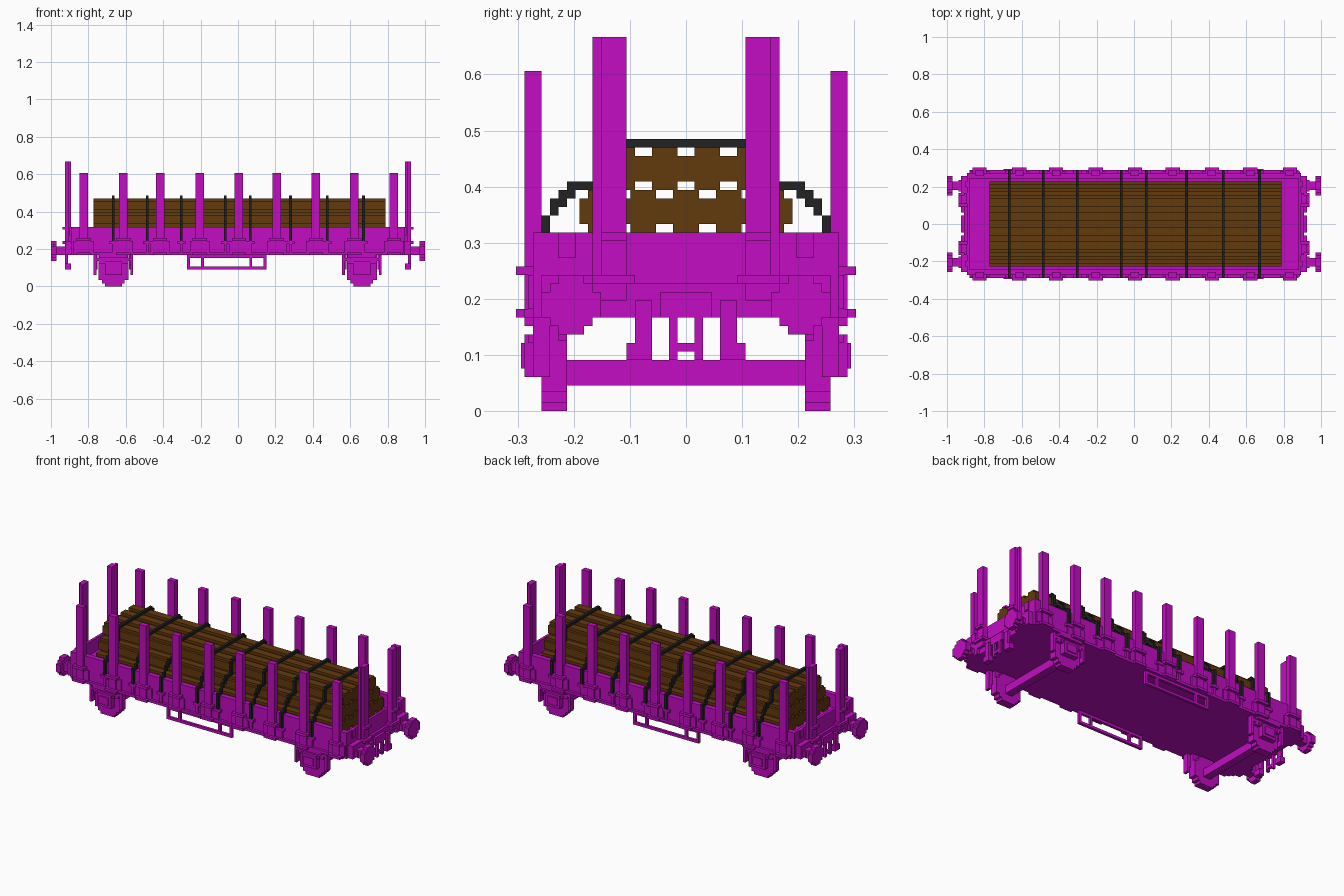
import bpy, bmesh

U = 2 / 132  # one block unit; all sizes below are in block units

cube = bpy.data.objects.get("Cube")
if cube:
    bpy.data.objects.remove(cube, do_unlink=True)


def material(name, colour):
    m = bpy.data.materials.new(name)
    m.use_nodes = True
    m.diffuse_color = (*colour, 1)
    m.node_tree.nodes["Principled BSDF"].inputs["Base Color"].default_value = (*colour, 1)
    return m


MAGENTA = material("magenta paint", (.54, .004, .54))
BROWN = material("brown timber", (.123, .041, .004))
BLACK = material("black strap", (.016, .016, .016))


def build(name, boxes, mat):
    """One object from boxes given as (x0, x1, y0, y1, z0, z1)."""
    bm = bmesh.new()
    for b in boxes:
        lo = [min(b[i], b[i + 1]) for i in (0, 2, 4)]
        hi = [max(b[i], b[i + 1]) for i in (0, 2, 4)]
        made = bmesh.ops.create_cube(bm, size=1)
        for v in made["verts"]:
            v.co = [(hi[i] if v.co[i] > 0 else lo[i]) * U for i in range(3)]
    mesh = bpy.data.meshes.new(name)
    bm.to_mesh(mesh)
    bm.free()
    mesh.materials.append(mat)
    ob = bpy.data.objects.new(name, mesh)
    bpy.context.collection.objects.link(ob)
    return ob


def both_y(boxes):
    return boxes + [(a, b, -c, -d, e, f) for a, b, c, d, e, f in boxes]


def both_x(boxes):
    return boxes + [(-a, -b, c, d, e, f) for a, b, c, d, e, f in boxes]


def corners(boxes):
    return both_x(both_y(boxes))


def shift_x(boxes, x):
    return [(a + x, b + x, c, d, e, f) for a, b, c, d, e, f in boxes]


# Wagon body
build("floor", [(-59, 59, -17, 17, 11, 16)], MAGENTA)
build("side_walls", both_y([(-59, 59, 16, 18, 11, 21)]), MAGENTA)
build("end_walls", both_x([(58, 59, -18, 18, 11, 21)]), MAGENTA)
build("bottom_rails", both_y([(-58, 58, 18, 19, 11, 12)]), MAGENTA)
build("end_beams", both_x([(59, 60, -17, 17, 11, 15)]), MAGENTA)
build("end_panels", corners([(59, 59.5, 13, 15, 18, 21)]), MAGENTA)

# Side stakes with their brackets
stake = [(-1.5, 1.5, 17, 19, 11, 40),
         (-2.5, 2.5, 18, 20, 16, 17),
         (-2.5, 2.5, 18, 20, 11, 12),
         (-3.5, 3.5, 18, 18.6, 12, 16)]
for n, x in enumerate((-54.5, -40.5, -27.5, -13.5, .3, 13.7, 27.5, 41, 55)):
    build(f"side_stakes_{n}", both_y(shift_x(stake, x)), MAGENTA)

# Tall end stakes
build("end_stakes", corners([(59, 61, 7, 10, 13, 44),
                             (59, 60, 10, 11, 13, 44),
                             (59, 62, 6, 11, 15, 16),
                             (59, 62, 7, 10, 20, 21)]), MAGENTA)

# Timber load in three stepped rows
logs = []
for row, count in enumerate((6, 5, 4)):
    z = 16 + 5 * row
    for i in range(count):
        y = (i - count / 2) * 5
        logs += [(-51, 52, y, y + 5, z + 1, z + 4),
                 (-51, 52, y + 1, y + 4, z, z + 5)]
build("logs", logs, BROWN)

# Straps stepping down over the load to the side walls
profile = [(0, 10, 31, 32), (10, 11, 30, 31), (10, 11, 26, 31), (11, 14, 26, 27),
           (13, 15, 25, 26), (14, 16, 24, 25), (15, 16, 23, 24),
           (16, 17, 22, 23), (16, 19, 21, 22), (18, 19, 16, 21)]
strap = both_y([(-.5, .5, *p) for p in profile])
hooks = []
for n, x in enumerate((-44, -32, -20, -4.5, 4.3, 18.5, 31.5, 44.3)):
    build(f"strap_{n}", shift_x(strap, x), BLACK)
    hooks += shift_x([(-1.5, 1.5, 18, 19, 15, 16), (-.5, .5, 18, 18.7, 12, 15)], x)
build("strap_hooks", both_y(hooks), MAGENTA)

# Buffers
rounds = ((3.5, 1.5), (2.5, 2.5), (1.5, 3.5))
head = [(64, 66, 13.5 - w, 13.5 + w, 12.5 - h, 12.5 + h) for w, h in rounds]
build("buffer_heads", corners(head), MAGENTA)
build("buffer_shafts", corners([(59, 64, 12, 15, 11, 14),
                                (59, 62, 11.5, 15.5, 11.5, 13.5),
                                (59, 61, 10, 17, 11, 16)]), MAGENTA)

# Couplings and hoses on both ends
build("couplings", both_x([(59, 61, -3, 3, 11, 14),
                           (60, 61, -1.5, 1.5, 11, 13),
                           (60, 61, -2, -1, 6, 11), (60, 61, 1, 2, 6, 11),
                           (60, 61, -2, 2, 7, 8)]), MAGENTA)
build("hoses", corners([(60, 61, 4, 6, 6, 13), (59, 61, 4, 7, 6, 8)]), MAGENTA)

# Running gear
wheel = [(-w, w, 14, 17, 5.3 - h, 5.3 + h)
         for w, h in ((3, 5.3), (4, 4.3), (5.3, 3))]
wheel += [(-5.3, 5.3, 15, 18, 8, 11)]
axle_box = [(-3, 3, 17, 19, 4, 9), (-2, 2, 19, 19.4, 5, 8),
            (-6, 6, 17, 18, 9, 10), (-4, 4, 17, 18.5, 8, 9),
            (-5, 5, 17, 19, 10, 11)]
brake = [(6, 7, 16, 18, 4, 11), (5.5, 6, 16, 17, 6, 11)]
for name, x in (("left", 43.7), ("right", -44)):
    build(f"wheels_{name}", shift_x(both_y(wheel), x), MAGENTA)
    build(f"axle_boxes_{name}", shift_x(both_y(axle_box), x), MAGENTA)
    build(f"brake_hangers_{name}", shift_x(corners(brake), x), MAGENTA)
    build(f"axle_{name}", [(x - 1.5, x + 1.5, -14, 14, 3, 6)], MAGENTA)

# Open frames hung under the sides
frame = [(-18, 10, 17, 18, 6, 7), (-18, 10, 17, 18, 10, 11)]
frame += [(x, x + 1, 17, 18, 6, 11) for x in (-18, -13, 4, 9)]
build("under_frames", both_y(frame), MAGENTA)
